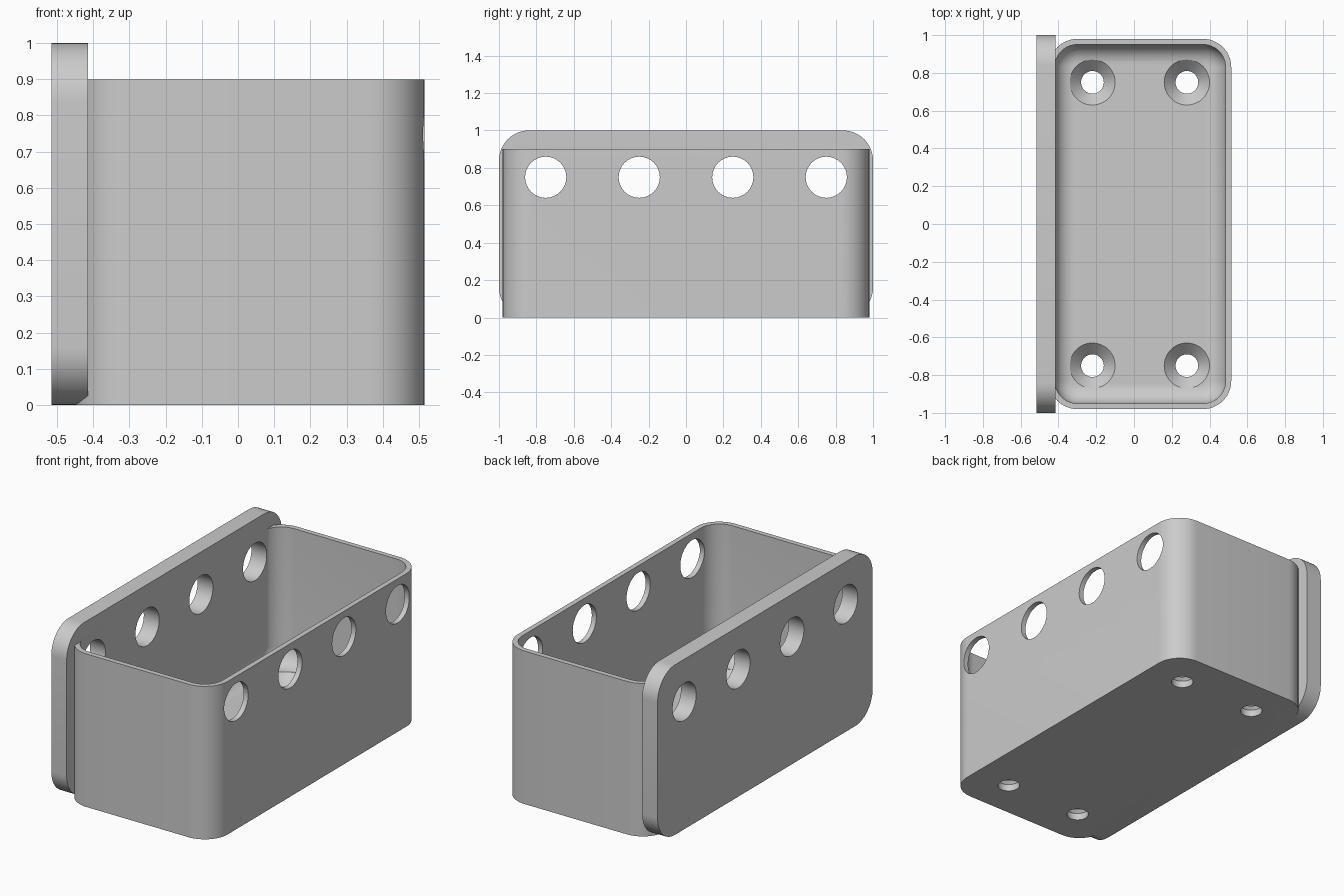
import bpy, bmesh
from math import sin, cos, pi, radians
from mathutils import Matrix, Vector

cube = bpy.data.objects.get("Cube")
if cube:
    bpy.data.objects.remove(cube, do_unlink=True)

grey = bpy.data.materials.new("plain grey")
grey.use_nodes = True
grey.diffuse_color = (0.6, 0.6, 0.6, 1)
grey.node_tree.nodes["Principled BSDF"].inputs["Base Color"].default_value = (0.6, 0.6, 0.6, 1)


def rounded_rect(half_w, half_h, radius, z, steps=12):
    """Closed ring of points; a circle when radius equals both half sizes."""
    ring = []
    for quarter, (sx, sy) in enumerate(((1, 1), (-1, 1), (-1, -1), (1, -1))):
        for i in range(steps + 1):
            a = (quarter + i / steps) * pi / 2
            ring.append(Vector((sx * (half_w - radius) + radius * cos(a),
                                sy * (half_h - radius) + radius * sin(a), z)))
    return ring


def loft(name, rings, matrix):
    """Solid skinned through a stack of rings, capped at both ends."""
    bm = bmesh.new()
    loops = [[bm.verts.new(p) for p in ring] for ring in rings]
    n = len(loops[0])
    for low, high in zip(loops, loops[1:]):
        for i in range(n):
            j = (i + 1) % n
            bm.faces.new((low[i], low[j], high[j], high[i]))
    bm.faces.new(loops[0][::-1])
    bm.faces.new(loops[-1])
    bmesh.ops.remove_doubles(bm, verts=bm.verts, dist=1e-5)
    bmesh.ops.recalc_face_normals(bm, faces=bm.faces)
    mesh = bpy.data.meshes.new(name)
    bm.to_mesh(mesh)
    bm.free()
    mesh.transform(matrix)
    mesh.materials.append(grey)
    obj = bpy.data.objects.new(name, mesh)
    bpy.context.collection.objects.link(obj)
    return obj


def combine(target, other, operation):
    """Apply a boolean and remove the helper."""
    mod = target.modifiers.new("boolean", "BOOLEAN")
    mod.object, mod.operation, mod.solver = other, operation, "EXACT"
    bpy.context.view_layer.objects.active = target
    bpy.ops.object.modifier_apply(modifier=mod.name)
    bpy.data.objects.remove(other, do_unlink=True)


def circle(radius, z):
    return rounded_rect(radius, radius, radius, z)


centre_x, half_x, half_y = 0.0325, 0.4825, 0.98
wall, floor, height, corner, fillet = 0.03, 0.1, 0.9, 0.15, 0.1
at_box = Matrix.Translation((centre_x, 0, 0))
sideways = Matrix.Rotation(pi / 2, 4, "Y")

# Open box with rounded corners
box = loft("mounting_box",
           [rounded_rect(half_x, half_y, corner, z) for z in (0, height)], at_box)

# Cavity with a rounded floor edge
rings = []
for i in range(11):
    a = i / 10 * pi / 2
    inset = wall + fillet * (1 - sin(a))
    rings.append(rounded_rect(half_x - inset, half_y - inset, corner - inset,
                              floor + fillet * (1 - cos(a))))
rings.append(rounded_rect(half_x - wall, half_y - wall, corner - wall, height + 0.2))
combine(box, loft("cavity_cutter", rings, at_box), "DIFFERENCE")

# Thick rounded plate along the side
plate = loft("side_plate", [rounded_rect(0.5, 1, 0.16, x) for x in (-0.515, -0.415)],
             Matrix.Translation((0, 0, 0.5)) @ sideways)
combine(box, plate, "UNION")

# Row of round holes through both long sides
for y in (-0.75, -0.25, 0.25, 0.75):
    hole = loft("side_hole_cutter", [circle(0.11, x) for x in (-0.7, 0.7)],
                Matrix.Translation((0, y, 0.75)) @ sideways)
    combine(box, hole, "DIFFERENCE")

# Countersunk screw holes in the floor
for x in (-0.22, 0.28):
    for y in (-0.75, 0.75):
        profile = ((0.06, -0.1), (0.06, 0.04), (0.12, floor), (0.12, 0.2))
        screw = loft("screw_hole_cutter", [circle(r, z) for r, z in profile],
                     Matrix.Translation((x, y, 0)))
        combine(box, screw, "DIFFERENCE")

bpy.ops.object.select_all(action="DESELECT")
box.select_set(True)
bpy.context.view_layer.objects.active = box
bpy.ops.object.shade_smooth_by_angle(angle=radians(30))
